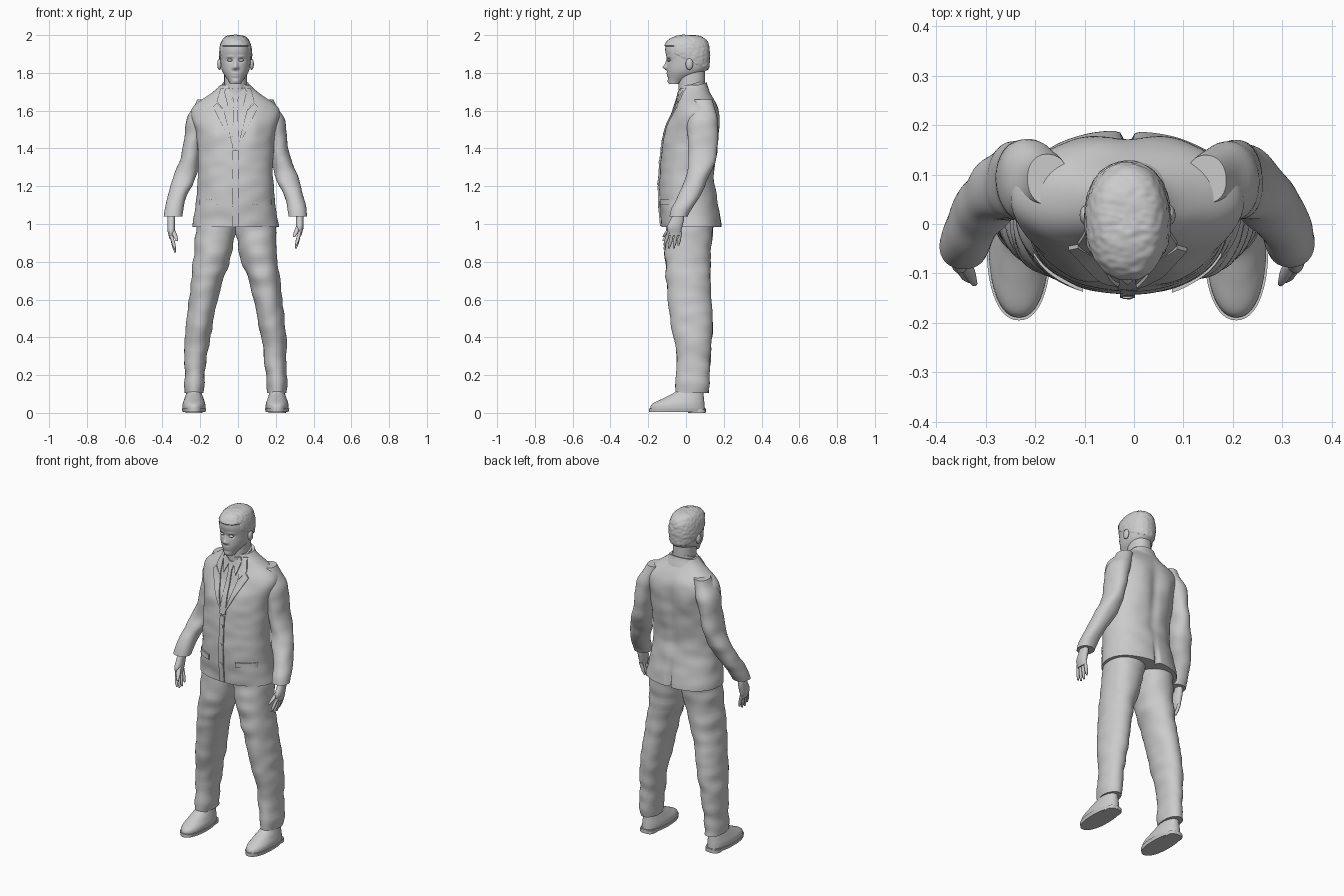
import bpy, bmesh, math
from mathutils import Matrix, Vector, noise
from mathutils.bvhtree import BVHTree

if "Cube" in bpy.data.objects:
    bpy.data.objects.remove(bpy.data.objects["Cube"])

COLOUR = (.6, .6, .6, 1)
grey = bpy.data.materials.new("plain grey")
grey.use_nodes = True
grey.diffuse_color = COLOUR
grey.node_tree.nodes["Principled BSDF"].inputs["Base Color"].default_value = COLOUR
MIDDLE = -.013          # the figure's own centre line


def finish(name, bm):
    """Turn a bmesh into a smooth shaded object that keeps its sharp edges."""
    bmesh.ops.recalc_face_normals(bm, faces=bm.faces)
    mesh = bpy.data.meshes.new(name)
    bm.to_mesh(mesh)
    bm.free()
    mesh.shade_smooth()
    mesh.set_sharp_from_angle(angle=math.radians(40))
    mesh.materials.append(grey)
    obj = bpy.data.objects.new(name, mesh)
    bpy.context.collection.objects.link(obj)
    return obj


def sample(values, t):
    """Read a constant, or a smooth curve through evenly spaced values."""
    if not isinstance(values, list):
        return values
    last = len(values) - 1
    i = min(int(t * last), last - 1)
    f = t * last - i
    before, start = values[max(i - 1, 0)], values[i]
    end, after = values[i + 1], values[min(i + 2, last)]
    slope_in, slope_out = (end - before) / 2, (after - start) / 2
    ease = f * f * (3 - 2 * f)
    return (start + (end - start) * ease
            + slope_in * f * (1 - f) ** 2 - slope_out * f * f * (1 - f))


def loft(name, bottom, top, width, front, back, x=0, side=1, sides=48, steps=24,
         power=2.2, tilt=0, wrinkle=0, dome=False):
    """Stack rounded rings from bottom to top; width is half the breadth."""
    bm = bmesh.new()
    rings = []
    for step in range(steps + 1):
        t = step / steps
        rise = math.sin(t * math.pi / 2) if dome else t
        z = bottom + (top - bottom) * rise
        centre_x = MIDDLE + side * sample(x, t)
        near, far, half = sample(front, t), sample(back, t), sample(width, t)
        ring = []
        for i in range(sides):
            c, s = math.cos(math.tau * i / sides), math.sin(math.tau * i / sides)
            across = math.copysign(abs(c) ** (2 / power), c) * half
            along = math.copysign(abs(s) ** (2 / power), s) * (far - near) / 2
            p = Vector((centre_x + across, (near + far) / 2 + along, z + tilt * along))
            crumple = wrinkle * noise.noise(Vector((p.x * 9, p.y * 9, p.z * 16)))
            ring.append(bm.verts.new(p + Vector((c, s, 0)) * crumple))
        rings.append(ring)
    for low, high in zip(rings, rings[1:]):
        for i in range(sides):
            j = (i + 1) % sides
            bm.faces.new((low[i], low[j], high[j], high[i]))
    bm.faces.new(rings[0])
    bm.faces.new(rings[-1])
    return finish(name, bm)


def ball(name, centre, size):
    bm = bmesh.new()
    place = Matrix.Translation(centre) @ Matrix.Diagonal((*size, 1))
    bmesh.ops.create_uvsphere(bm, u_segments=20, v_segments=12, radius=1, matrix=place)
    return finish(name, bm)


def sculpt(obj, facing, x, z, wide, tall, depth):
    """Push the front (-1) or back (1) out by a soft mirrored bump."""
    for v in obj.data.vertices:
        if v.co.y * facing > .03:
            off = (abs(v.co.x - MIDDLE) - x) / wide
            v.co.y += facing * depth * math.exp(-off ** 2 - ((v.co.z - z) / tall) ** 2)


# Jacket body, with back vent, spine hollow, shoulder blades and chest
jacket = loft("jacket", .985, 1.735, sides=128, steps=60, wrinkle=.005,
              width=[.23, .21, .2, .2, .21, .23, .08],
              front=[-.13, -.14, -.14, -.13, -.11, -.06, -.03],
              back=[.19, .17, .15, .16, .17, .17, .11])
sculpt(jacket, 1, x=0, z=.98, wide=.01, tall=.1, depth=-.03)
sculpt(jacket, 1, x=0, z=1.4, wide=.03, tall=.2, depth=-.01)
sculpt(jacket, 1, x=.1, z=1.5, wide=.06, tall=.1, depth=.01)
sculpt(jacket, -1, x=.1, z=1.5, wide=.05, tall=.1, depth=.01)
probe = bmesh.new()
probe.from_mesh(jacket.data)
surface = BVHTree.FromBMesh(probe)
probe.free()


def patch(name, outline, side=1, thick=.008):
    """Lay a flat outline (x, z) on the jacket front as a thin plate."""
    bm = bmesh.new()
    bm.faces.new([bm.verts.new((MIDDLE + side * x, 0, z)) for x, z in outline])
    bmesh.ops.triangulate(bm, faces=bm.faces)
    bmesh.ops.subdivide_edges(bm, edges=bm.edges, cuts=7, use_grid_fill=True)
    lost = []
    for v in bm.verts:
        hit = surface.ray_cast(Vector((v.co.x, -1, v.co.z)), Vector((0, 1, 0)))[0]
        if hit:
            v.co.y = hit.y
        else:
            lost.append(v)
    bmesh.ops.delete(bm, geom=lost, context='VERTS')
    raised = bmesh.ops.extrude_face_region(bm, geom=bm.faces[:], use_keep_orig=True)["geom"]
    for v in raised:
        if isinstance(v, bmesh.types.BMVert):
            v.co.y -= thick
    return finish(name, bm)


def strip(name, x, z, half, tall, taper=1, side=1):
    """A four sided patch hanging down from a top centre point."""
    low = half * taper
    return patch(name, [(x - half, z), (x + half, z), (x + low, z - tall), (x - low, z - tall)], side)


# Tie, front overlap and buttons
strip("tie_knot", x=0, z=1.69, half=.02, tall=.04, taper=.6)
strip("tie_blade", x=0, z=1.65, half=.01, tall=.25, taper=2)
strip("jacket_overlap", x=0, z=1.39, half=.015, tall=.4)
for z in (1.33, 1.22, 1.1):
    angles = [math.tau * i / 12 for i in range(12)]
    patch("jacket_button", [(.01 * math.cos(a), z + .01 * math.sin(a)) for a in angles], thick=.0099)

# Neck and the standing collars around it
loft("neck", 1.66, 1.82, width=.06, front=-.04, back=.1)
loft("shirt_collar_band", 1.69, 1.74, width=.07, front=-.04, back=.1, tilt=.35)
loft("jacket_collar_band", 1.66, 1.73, width=[.11, .08], front=-.02, back=[.13, .11], tilt=.3)

# Head with sculpted face
head = loft("head", 1.742, 1.995, sides=112, steps=70, dome=True,
            width=[.03, .07, .08, .08, .07, .05, .01],
            front=[-.09, -.1, -.1, -.11, -.1, -.06, -.01],
            back=[-.03, .1, .12, .12, .11, .08, .02])
nose_tip = dict(x=0, z=1.83, wide=.012, tall=.012, depth=.02)
nose_bridge = dict(x=0, z=1.85, wide=.01, tall=.02, depth=.01)
upper_lip = dict(x=0, z=1.797, wide=.02, tall=.004, depth=.006)
lower_lip = dict(x=0, z=1.784, wide=.02, tall=.004, depth=.006)
chin = dict(x=0, z=1.756, wide=.02, tall=.01, depth=.006)
eye_socket = dict(x=.03, z=1.867, wide=.016, tall=.01, depth=-.009)
brow = dict(x=.03, z=1.886, wide=.02, tall=.006, depth=.004)
nostril = dict(x=.013, z=1.826, wide=.006, tall=.006, depth=.007)
for feature in (nose_tip, nose_bridge, upper_lip, lower_lip, chin, eye_socket, brow, nostril):
    sculpt(head, -1, **feature)


def bare(face):
    """Skin below the hairline, which slopes down from the temples to the nape."""
    p = face.calc_center_median()
    return p.z < (1.94 if p.y < -.06 else 1.87 - p.y / 2)


# Cropped hair: a rough shell grown from the scalp
bm = bmesh.new()
bm.from_mesh(head.data)
bm.normal_update()
bmesh.ops.delete(bm, geom=[f for f in bm.faces if bare(f)], context='FACES')
for v, normal in [(v, v.normal.copy()) for v in bm.verts]:
    rough = noise.noise(Vector((v.co.x * 50, v.co.y * 90, v.co.z * 70)))
    v.co += normal * ((.002 if v.is_boundary else .006) + rough * .0025)
finish("hair", bm)


def hand_digit(name, root, tip, radius, side):
    """A finger or thumb tapering from root down to tip."""
    path = [tip.lerp(root, k / 3) for k in range(4)]
    girth = [radius / 2, radius, radius, radius]
    loft(name, tip.z, root.z, x=[p.x for p in path], width=girth, side=side, sides=16, steps=12,
         front=[p.y - r for p, r in zip(path, girth)],
         back=[p.y + r for p, r in zip(path, girth)])


for side, label in ((1, "left_"), (-1, "right_")):
    # Ear and eye
    ball(label + "ear", (MIDDLE + side * .085, .018, 1.846), (.012, .02, .03))
    ball(label + "eye", (MIDDLE + side * .03, -.09, 1.867), (.014, .011, .007))

    # Lapel, collars and pocket flap
    patch(label + "lapel", [(0, 1.39), (.04, 1.46), (.12, 1.62), (.1, 1.64), (.06, 1.6), (.02, 1.44)], side)
    patch(label + "jacket_collar", [(.06, 1.6), (.1, 1.65), (.08, 1.72), (.06, 1.72)], side)
    patch(label + "shirt_collar", [(.01, 1.69), (.04, 1.62), (.06, 1.7), (.05, 1.72)], side)
    strip(label + "pocket_flap", x=.14, z=1.13, half=.05, tall=.03, side=side)

    # Sleeve
    loft(label + "sleeve", 1.04, 1.66, side=side, steps=40, wrinkle=.007,
         x=[.33, .31, .27, .24, .22, .2, .16],
         width=[.05, .05, .06, .05, .05, .06, .04],
         front=[-.09, -.05, 0, .01, .01, .01, .04],
         back=[.01, .07, .12, .16, .17, .17, .14])

    # Hand: palm, four fingers and a thumb
    wrist = 1.04 if side > 0 else 1.02
    loft(label + "palm", wrist - .1, wrist + .03, side=side, sides=20, x=.34,
         width=[.01, .02, .02, .02], front=[-.09, -.1, -.08, -.06], back=[-.03, -.02, -.01, -.01])
    for i in range(4):
        length = .17 if i in (1, 2) else .155
        root = Vector((.34, i * .02 - .09, wrist - .08))
        hand_digit(label + "finger", root, Vector((.32, i * .025 - .115, wrist - length)), .009, side)
    hand_digit(label + "thumb", Vector((.34, -.06, wrist - .03)),
               Vector((.31, -.12, wrist - .11)), .012, side)

    # Trouser leg
    loft(label + "trouser_leg", .105, 1.03, side=side, steps=48, power=2.1, wrinkle=.009,
         x=[.22, .21, .19, .16, .12, .1],
         width=[.05, .06, .07, .08, .1, .11],
         front=[-.06, -.05, -.08, -.1, -.11, -.1],
         back=[.12, .13, .14, .13, .13, .15])

    # Shoe: upper, welted sole and heel block
    shoe = dict(side=side, x=.22)
    loft(label + "shoe_upper", .015, .14, width=[.06, .06, .05, .04, .04],
         front=[-.19, -.18, -.12, -.06, -.04], back=[.1, .09], **shoe)
    loft(label + "shoe_sole", .004, .024, width=[.06, .065], front=-.195, back=.105, steps=1, **shoe)
    loft(label + "shoe_heel", 0, .02, width=.046, front=.01, back=.104, steps=1, power=3, **shoe)
